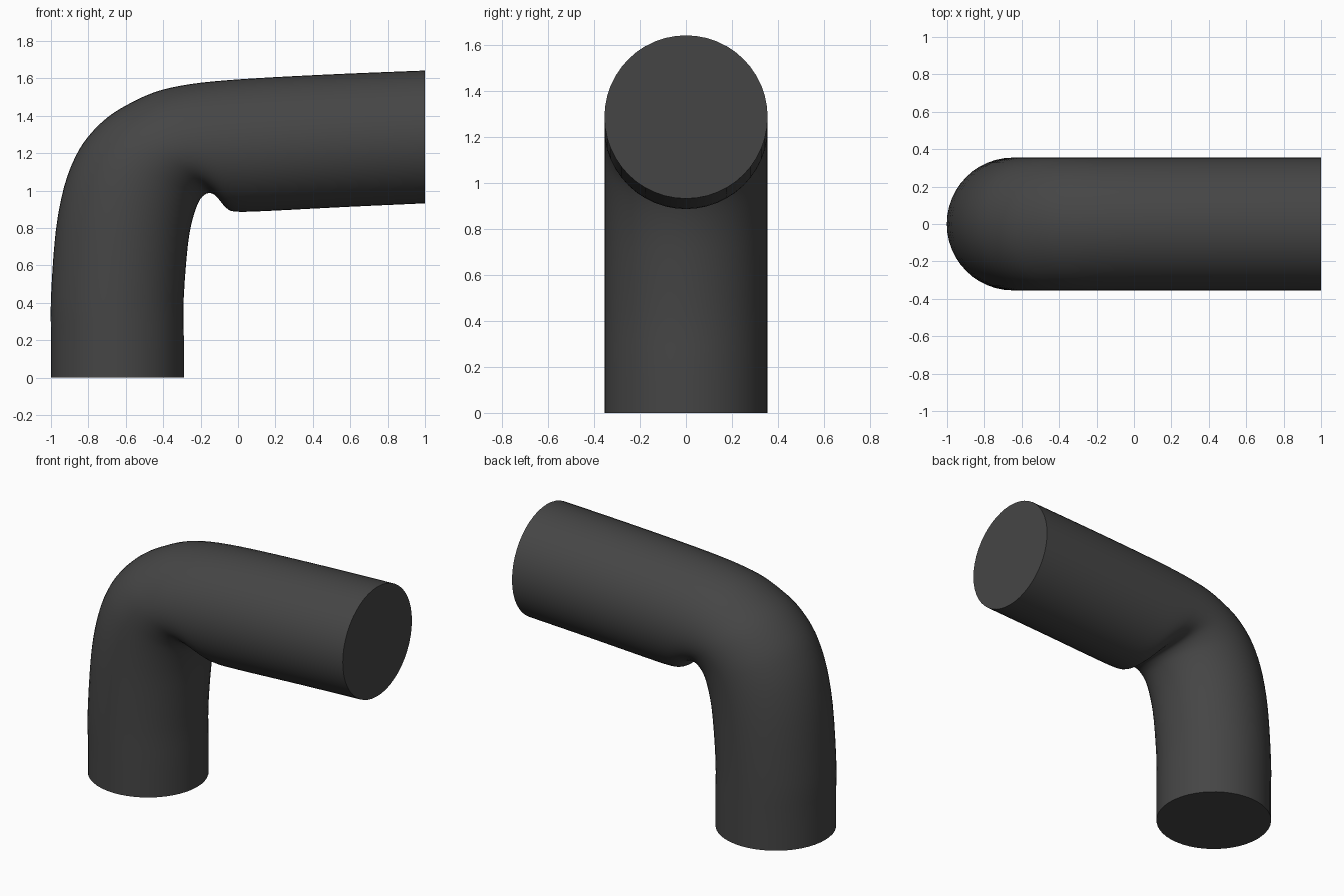
import bpy, bmesh, math
from mathutils import Vector

if "Cube" in bpy.data.objects:
    bpy.data.objects.remove(bpy.data.objects["Cube"])

SIDES = 48
RADIUS = 0.355
STEPS = 3

# Paired section ends: outer bend x, z and inner bend x, z
SECTIONS = [
    (-1.0, 0.0, -0.29, 0.0), (-1.0, 0.22, -0.29, 0.22), (-1.0, 0.43, -0.29, 0.43),
    (-0.975, 0.78, -0.268, 0.71), (-0.93, 1.02, -0.242, 0.85),
    (-0.87, 1.18, -0.21, 0.94), (-0.80, 1.29, -0.18, 0.977),
    (-0.70, 1.39, -0.15, 0.987), (-0.59, 1.46, -0.12, 0.973),
    (-0.45, 1.525, -0.09, 0.938), (-0.30, 1.562, -0.06, 0.905),
    (-0.12, 1.585, -0.015, 0.888), (0.15, 1.604, 0.13, 0.89),
    (0.55, 1.624, 0.56, 0.912), (1.0, 1.642, 1.0, 0.932),
]


def smooth_sections(rows):
    """Pass a smooth curve through the paired section ends."""
    pts = [Vector(r) for r in rows]
    out = []
    for i in range(len(pts) - 1):
        a, b, c, d = pts[max(i - 1, 0)], pts[i], pts[i + 1], pts[min(i + 2, len(pts) - 1)]
        for k in range(STEPS):
            t = k / STEPS
            out.append(0.5 * (2 * b + (c - a) * t + (2 * a - 5 * b + 4 * c - d) * t**2
                              + (3 * b - a - 3 * c + d) * t**3))
    return out + [pts[-1]]


# Bent pipe: loft oval rings along the bend
bm = bmesh.new()
rings = []
for ox, oz, ix, iz in smooth_sections(SECTIONS):
    outer, inner = Vector((ox, 0, oz)), Vector((ix, 0, iz))
    mid, half = (outer + inner) / 2, (outer - inner) / 2
    ring = []
    for s in range(SIDES):
        a = math.tau * s / SIDES
        ring.append(bm.verts.new(mid + half * math.cos(a) + Vector((0, RADIUS * math.sin(a), 0))))
    rings.append(ring)
for r0, r1 in zip(rings, rings[1:]):
    for s in range(SIDES):
        n = (s + 1) % SIDES
        bm.faces.new((r0[s], r0[n], r1[n], r1[s]))

# Flat end caps
bm.faces.new(rings[0])
bm.faces.new(rings[-1])
bmesh.ops.recalc_face_normals(bm, faces=bm.faces)

mesh = bpy.data.meshes.new("bent_pipe")
bm.to_mesh(mesh)
bm.free()
pipe = bpy.data.objects.new("bent_pipe", mesh)
bpy.context.collection.objects.link(pipe)

# Dark grey surface
grey = bpy.data.materials.new("dark_grey")
grey.diffuse_color = (0.06, 0.06, 0.06, 1)
grey.use_nodes = True
grey.node_tree.nodes["Principled BSDF"].inputs["Base Color"].default_value = grey.diffuse_color
mesh.materials.append(grey)

bpy.context.view_layer.objects.active = pipe
pipe.select_set(True)
bpy.ops.object.shade_smooth_by_angle(angle=math.radians(40))
